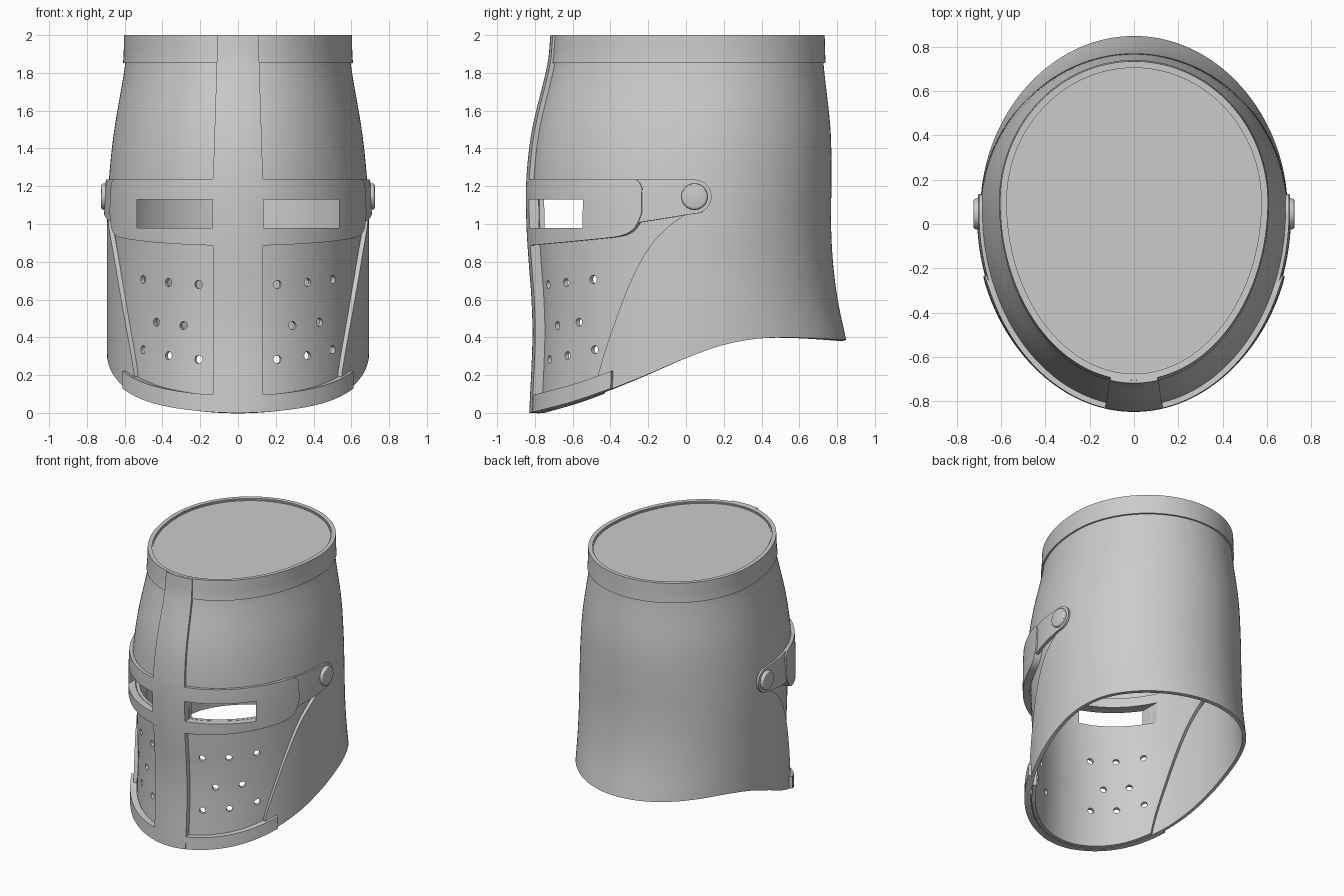
import bpy, bmesh
from math import sin, cos, acos, asin, pi, sqrt
from mathutils import Vector, Matrix

if "Cube" in bpy.data.objects:
    bpy.data.objects.remove(bpy.data.objects["Cube"])

# z, half width, front y, back y, y of widest point
PROFILE = [(0, .692, -.805, .93, .05), (.39, .694, -.788, .847, .05), (.6, .694, -.793, .803, .05),
           (.8, .694, -.808, .778, .05), (1.0, .694, -.82, .768, .05), (1.24, .683, -.82, .77, .055),
           (1.5, .655, -.79, .765, .075), (1.85, .597, -.708, .728, .1), (2.0, .592, -.693, .722, .1)]
RIM = [(-.805, 0), (-.6, .055), (-.4, .125), (-.2, .205), (0, .29), (.2, .36), (.4, .395), (.6, .398), (.85, .385)]
SEAM = [(-.5, 0), (-.468, .19), (-.405, .4), (-.3, .68), (-.2, .87), (-.09, .99), (-.02, 1.04), (.06, 1.1)]
SEAM_Y = [(z, y) for y, z in SEAM]
VISOR_LOW = [(-.85, .885), (-.5, .918), (-.36, .935), (-.3, .957), (-.26, .998), (-.235, 1.06)]
VISOR_TOP = [(-.85, 1.237), (-.4, 1.237), (-.28, 1.237), (-.25, 1.222), (-.235, 1.19)]
RAISED = .025


def curve(tab, x, k=1):
    """Smooth interpolation of column k through the table rows."""
    if x <= tab[0][0]: return tab[0][k]
    if x >= tab[-1][0]: return tab[-1][k]
    i = next(j for j in range(len(tab) - 1) if x <= tab[j + 1][0])

    def slope(j):
        a, b = tab[max(j - 1, 0)], tab[min(j + 1, len(tab) - 1)]
        return (b[k] - a[k]) / (b[0] - a[0])
    p, q = tab[i], tab[i + 1]
    h = q[0] - p[0]
    t = (x - p[0]) / h
    return ((2*t**3 - 3*t*t + 1) * p[k] + (t**3 - 2*t*t + t) * h * slope(i)
            + (3*t*t - 2*t**3) * q[k] + (t**3 - t*t) * h * slope(i + 1))


def surf(th, z, off=0):
    """Point on the helmet surface; th = 0 is the front, pi the back."""
    b, f, r, c = (curve(PROFILE, z, k) for k in (1, 2, 3, 4))
    a = c - f if cos(th) > 0 else r - c
    return Vector(((b + off) * sin(th), c - (a + off) * cos(th), z))


def th_at_y(y, z, off=0):
    f, r, c = (curve(PROFILE, z, k) for k in (2, 3, 4))
    a = c - f if y < c else r - c
    return acos(max(-1, min(1, (c - y) / (a + off))))


def solve(tab, th, z=.3):
    for _ in range(8):
        z = curve(tab, surf(th, z).y)
    return z


def lerp(a, b, t):
    return a + (b - a) * t


def grid(bm, fn, nu, nv):
    vs = [[bm.verts.new(fn(i / nu, j / nv)) for j in range(nv + 1)] for i in range(nu + 1)]
    for i in range(nu):
        for j in range(nv):
            bm.faces.new((vs[i][j], vs[i+1][j], vs[i+1][j+1], vs[i][j+1]))


def make(name, bm):
    bmesh.ops.remove_doubles(bm, verts=bm.verts, dist=1e-4)
    me = bpy.data.meshes.new(name)
    bm.to_mesh(me)
    bm.free()
    ob = bpy.data.objects.new(name, me)
    bpy.context.collection.objects.link(ob)
    return ob


def modify(ob, kind, **props):
    bpy.ops.object.select_all(action='DESELECT')
    ob.select_set(True)
    bpy.context.view_layer.objects.active = ob
    m = ob.modifiers.new(kind, kind)
    for k, v in props.items():
        setattr(m, k, v)
    bpy.ops.object.modifier_apply(modifier=m.name)
    bpy.ops.object.shade_smooth_by_angle()


def plate(name, thick, *grids):
    bm = bmesh.new()
    for fn, nu, nv in grids:
        grid(bm, fn, nu, nv)
    ob = make(name, bm)
    modify(ob, 'SOLIDIFY', thickness=thick, offset=-1)
    return ob


# Skull: full ring above the sights, open-fronted wrap below
N = 192
i0 = int(th_at_y(-.485, .1) / (2 * pi / N)) + 1


def skull_top(u, v):
    th = u * 2 * pi
    t = max(0, min(1, (.05 - surf(th, 1.1).y) / .2))
    return surf(th, lerp(1.1 + .07 * t * t * (3 - 2 * t), 1.99, v))


def skull_low(u, v):
    th = lerp(i0, N - i0, u) * 2 * pi / N
    lo = solve(RIM, th)
    hi = 1.1 if surf(th, 1.1).y > .055 else max(lo + .002, solve(SEAM, th, .6))
    return surf(th, lerp(lo, hi, v))


plate("skull", .025, (skull_top, N, 20), (skull_low, N - 2 * i0, 20))


# Face plate, tucked inside the skull
def face(u, v):
    ze = lerp(.12, 1.2, v)
    th = (2 * u - 1) * th_at_y(curve(SEAM_Y, ze) + .04, ze, -.028)
    return surf(th, lerp(solve(RIM, th), 1.2, v), -.028)


face_plate = plate("face_plate", .025, (face, 100, 30))


# Brow visor band with rounded ends
def visor_fn(u, v):
    th = (2 * u - 1) * th_at_y(-.235, 1.12, RAISED)
    y = surf(th, 1.12, RAISED).y
    return surf(th, lerp(curve(VISOR_LOW, y), curve(VISOR_TOP, y), v), RAISED)


visor = plate("visor", .05, (visor_fn, 140, 8))


# Vertical arms of the cross
def cross_low(u, v):
    th = asin((2 * u - 1) * .132 / .72)
    return surf(th, lerp(solve(RIM, th), .886, v), RAISED)


def cross_top(u, v):
    z = lerp(1.237, 2, v)
    th = asin((2 * u - 1) * lerp(.132, .108, v) / (curve(PROFILE, z) + RAISED))
    return surf(th, z, RAISED)


plate("cross_lower", .052, (cross_low, 12, 24))
plate("cross_upper", .03, (cross_top, 12, 24))


# Chin band and crown band
def chin(u, v):
    th = (2 * u - 1) * th_at_y(-.4, .15, RAISED)
    return surf(th, solve(RIM, th) + .092 * v, RAISED - .003)


plate("chin_band", .046, (chin, 80, 3))
plate("crown_band", .03, (lambda u, v: surf(u * 2 * pi, lerp(1.853, 2, v), .012), N, 4))

# Lid, slightly sunk in the crown band
bm = bmesh.new()
bm.faces.new([bm.verts.new(surf(i * 2 * pi / N, 1.985, -.008)) for i in range(N)])
modify(make("lid", bm), 'SOLIDIFY', thickness=.03, offset=-1)


# Visor straps with round ends, and their pivots
def strap(u, v):
    if u < .5:
        y = lerp(-.3, .045, u * 2)
        lo, hi = lerp(1.0, 1.055, u * 2), 1.235
    else:
        a = (u - .5) * pi
        y = .045 + .09 * sin(a)
        lo, hi = 1.145 - .09 * cos(a), 1.145 + .09 * cos(a)
    z = lerp(lo, hi, v)
    return surf(th_at_y(y, z, .016), z, .016)


modify(plate("visor_strap", .022, (strap, 40, 8)), 'MIRROR')
bpy.ops.mesh.primitive_cylinder_add(vertices=40, radius=.07, depth=.06, location=(.695, .045, 1.145),
                                    rotation=(0, pi / 2, 0))
pivot = bpy.context.object
pivot.name = "visor_pivot"
bpy.ops.object.transform_apply(location=True, rotation=True, scale=True)
modify(pivot, 'BEVEL', width=.014, segments=3)
modify(pivot, 'MIRROR')

# Cutters: eye slits through visor and face plate, breathing holes through the face plate
slits, holes = bmesh.new(), bmesh.new()
for s in (-1, 1):
    bmesh.ops.create_cube(slits, size=1, matrix=Matrix.Translation((s * .335, -.65, 1.054))
                          @ Matrix.Diagonal((.4, .9, .152, 1)))
    for x, z in ((.21, .68), (.37, .69), (.505, .707), (.29, .463), (.435, .48),
                 (.21, .283), (.37, .303), (.505, .335)):
        th = s * asin(x / .67)
        p = surf(th, z, -.04)
        n = surf(th, z, .1) - p
        bmesh.ops.create_cone(holes, cap_ends=True, segments=16, radius1=.022, radius2=.022, depth=.16,
                              matrix=Matrix.Translation(p) @ n.to_track_quat('Z', 'Y').to_matrix().to_4x4())
for bm, name, targets in ((slits, "slit_cutter", (visor, face_plate)), (holes, "hole_cutter", (face_plate,))):
    cutter = make(name, bm)
    cutter.hide_render = True
    for ob in targets:
        modify(ob, 'BOOLEAN', object=cutter, operation='DIFFERENCE', solver='EXACT')
    bpy.data.objects.remove(cutter)
